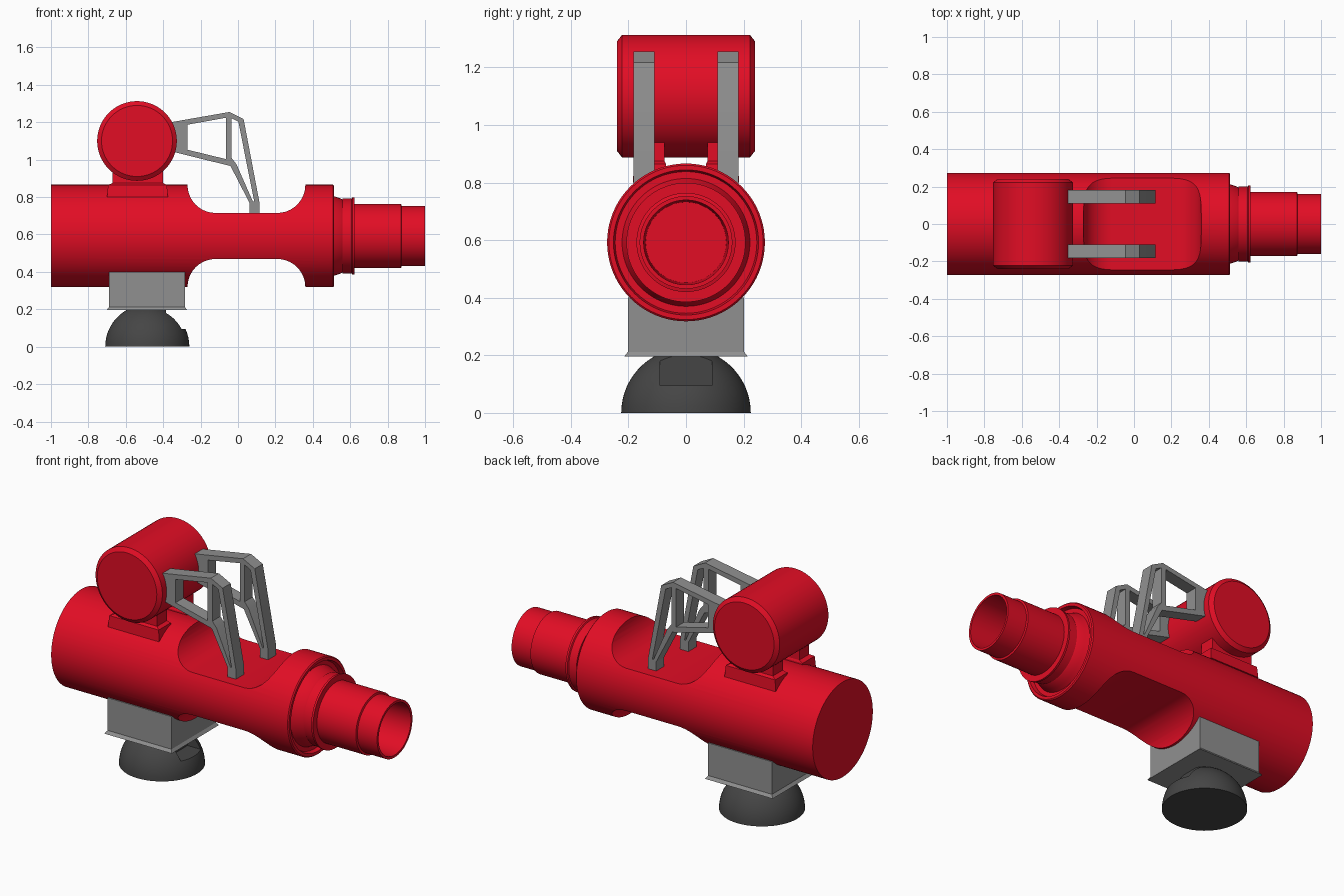
import bpy, bmesh, math
from mathutils import Matrix, Vector

if "Cube" in bpy.data.objects:
    bpy.data.objects.remove(bpy.data.objects["Cube"])


def material(name, r, g, b):
    m = bpy.data.materials.new(name)
    m.diffuse_color = (r, g, b, 1)
    m.use_nodes = True
    m.node_tree.nodes["Principled BSDF"].inputs["Base Color"].default_value = m.diffuse_color
    return m


RED = material("bright red", 0.76, 0.004, 0.018)
GRAY = material("mid gray", 0.28, 0.28, 0.28)
DARK = material("dark gray", 0.06, 0.06, 0.06)


def finish(name, bm, mat):
    bmesh.ops.remove_doubles(bm, verts=bm.verts, dist=1e-5)
    bmesh.ops.recalc_face_normals(bm, faces=bm.faces)
    me = bpy.data.meshes.new(name)
    bm.to_mesh(me)
    bm.free()
    me.materials.append(mat)
    smooth(me)
    ob = bpy.data.objects.new(name, me)
    bpy.context.collection.objects.link(ob)
    return ob


def smooth(me):
    for p in me.polygons:
        p.use_smooth = True
    me.set_sharp_from_angle(angle=math.radians(25))


def revolve(name, pts, matrix, mat, steps=64):
    """Spin an (axial, radius) profile about the local x axis."""
    bm = bmesh.new()
    vs = [bm.verts.new((x, 0, r)) for x, r in pts]
    es = [bm.edges.new(e) for e in zip(vs, vs[1:])]
    bmesh.ops.spin(bm, geom=vs + es, cent=(0, 0, 0), axis=(1, 0, 0),
                   angle=2 * math.pi, steps=steps)
    bm.transform(matrix)
    return finish(name, bm, mat)


def prism(name, loops, y0, y1, mat):
    """Extrude an (x, z) outline with optional holes from y0 to y1."""
    bm = bmesh.new()
    edges = []
    for loop in loops:
        vs = [bm.verts.new((x, y0, z)) for x, z in loop]
        edges += [bm.edges.new((vs[i - 1], vs[i])) for i in range(len(vs))]
    bmesh.ops.triangle_fill(bm, use_beauty=True, edges=edges, normal=(0, -1, 0))
    ext = bmesh.ops.extrude_face_region(bm, geom=bm.faces[:], use_keep_orig=True)
    bmesh.ops.translate(bm, vec=(0, y1 - y0, 0),
                        verts=[g for g in ext["geom"] if isinstance(g, bmesh.types.BMVert)])
    return finish(name, bm, mat)


def frustum(name, levels, mat):
    """Stack rectangles (x0, x1, y0, y1, z) into a closed solid."""
    bm = bmesh.new()
    rings = [[bm.verts.new((x, y, z)) for x, y in ((a, c), (b, c), (b, d), (a, d))]
             for a, b, c, d, z in levels]
    for lo, hi in zip(rings, rings[1:]):
        for i in range(4):
            bm.faces.new((lo[i - 1], lo[i], hi[i], hi[i - 1]))
    bm.faces.new(rings[0])
    bm.faces.new(rings[-1])
    return finish(name, bm, mat)


def cut(ob, cutter):
    mod = ob.modifiers.new("cut", "BOOLEAN")
    mod.operation, mod.solver, mod.object = "DIFFERENCE", "EXACT", cutter
    dg = bpy.context.evaluated_depsgraph_get()
    me = bpy.data.meshes.new_from_object(ob.evaluated_get(dg))
    ob.modifiers.clear()
    ob.data = me
    smooth(me)
    bpy.data.objects.remove(cutter)


# Main tube with stepped, hollow muzzle
AXIS = 0.592
body = revolve("main_tube", [
    (-1, 0), (-1, .274), (.508, .274), (.514, .268), (.514, .252), (.49, .246),
    (.49, .222), (.515, .212), (.55, .2), (.56, .193), (.56, .2), (.608, .2),
    (.612, .207), (.624, .207), (.624, .172), (.872, .172), (.875, .161),
    (1, .161), (1, .147), (.55, .14), (.55, 0)],
    Matrix.Translation((0, 0, AXIS)), RED, 80)

# Flat grip notches with rounded ends, above and below
R, X0, X1, H = 0.15, -0.27, 0.36, 0.123
for s in (1, -1):
    outline = [(X0, AXIS + s * 0.5)]
    for cx, start in ((X0 + R, 180), (X1 - R, 270)):
        for k in range(11):
            a = math.radians(start + 9 * k)
            outline.append((cx + R * math.cos(a), AXIS + s * (H + R + R * math.sin(a))))
    outline.append((X1, AXIS + s * 0.5))
    cut(body, prism("notch_cutter", [outline], -0.4, 0.4, RED))

# Cross drum on top
revolve("cross_drum", [(-.24, 0), (-.24, .19), (-.222, .213), (.222, .213), (.24, .19), (.24, 0)],
        Matrix.Translation((-.54, 0, 1.1)) @ Matrix.Rotation(math.pi / 2, 4, "Z"), RED)

# Side parts: drum feet and open-frame struts
strut = [
    [(-.36, 1.2), (-.045, 1.255), (.03, 1.217), (.115, .77), (.115, .70),
     (.062, .70), (.062, .768), (-.04, .966), (-.36, 1.045)],
    [(-.27, 1.187), (-.065, 1.224), (-.065, 1.003), (-.27, 1.053)],
    [(-.035, 1.222), (.002, 1.203), (.087, .775), (.08, .775), (-.008, .975), (-.035, 1.01)]]
for side, s in (("left", 1), ("right", -1)):
    prism("strut_" + side, strut, s * .11, s * .183, GRAY)
    frustum("drum_foot_" + side, [
        (-.70, -.375, s * .07, s * .185, .80), (-.695, -.38, s * .07, s * .18, .865),
        (-.67, -.40, s * .075, s * .165, .875), (-.67, -.40, s * .075, s * .165, .96)], RED)

# Mount block with flared lower lip
frustum("mount_block", [
    (-.703, -.272, -.215, .215, .195), (-.69, -.283, -.202, .202, .212),
    (-.69, -.283, -.202, .202, .40)], GRAY)

# Half-ball base with a slot toward the muzzle
dome = revolve("ball_base", [(0, 0)] + [(.225 * math.sin(math.radians(6 * k)),
                                        .225 * math.cos(math.radians(6 * k))) for k in range(16)],
               Matrix.Translation((-.485, 0, 0)) @ Matrix.Rotation(-math.pi / 2, 4, "Y"), DARK, 64)
slot = frustum("slot_cutter", [(-.385, -.1, -.09, .09, .095), (-.385, -.1, -.09, .09, .3)], DARK)
cut(dome, slot)
